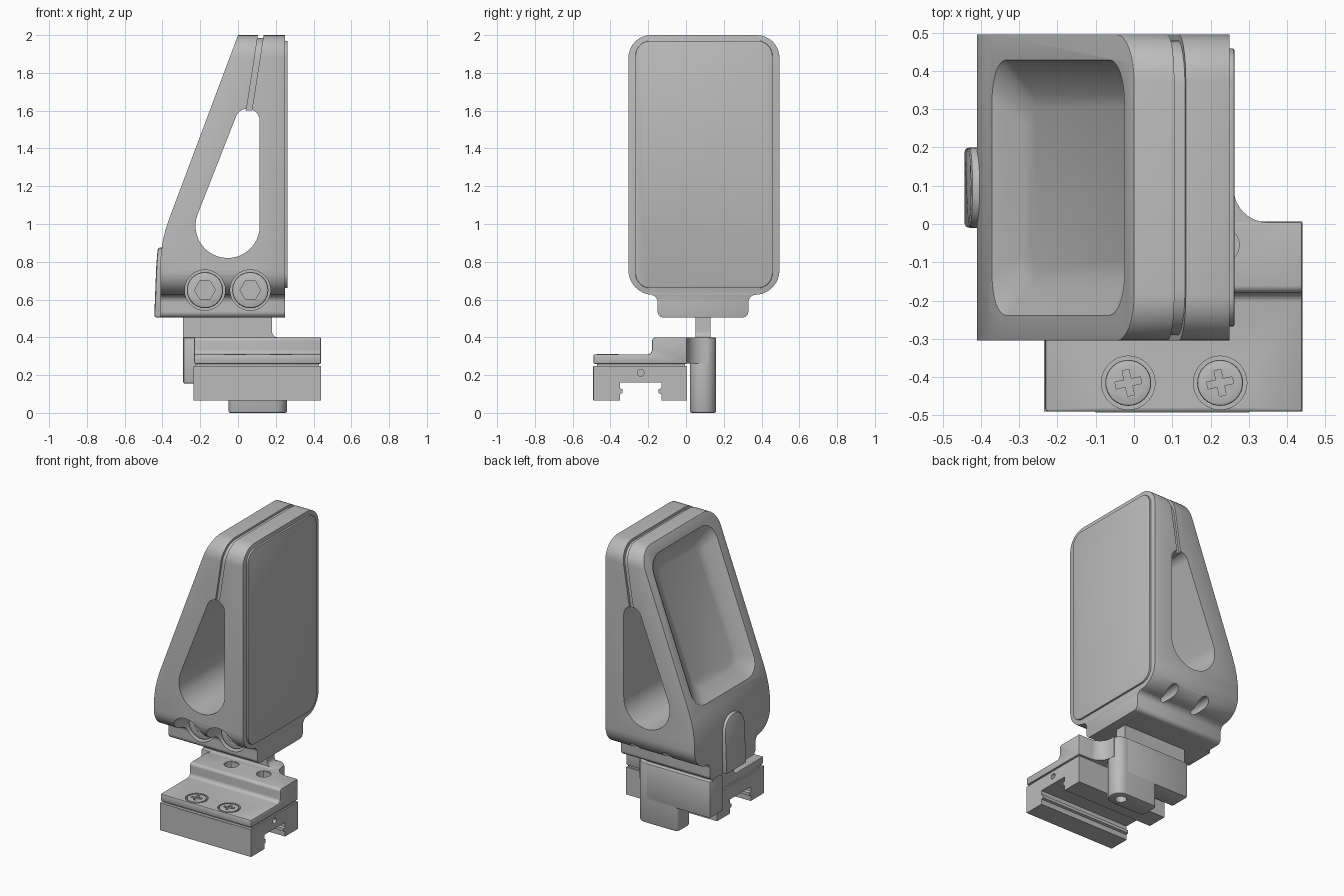
import bpy, bmesh, math
from mathutils import Vector

if "Cube" in bpy.data.objects:
    bpy.data.objects.remove(bpy.data.objects["Cube"])

GREY = bpy.data.materials.new("satin grey")
GREY.diffuse_color = (0.5, 0.5, 0.5, 1)
GREY.use_nodes = True
GREY.node_tree.nodes["Principled BSDF"].inputs["Base Color"].default_value = GREY.diffuse_color


def finish(name, bm):
    bmesh.ops.recalc_face_normals(bm, faces=bm.faces)
    me = bpy.data.meshes.new(name)
    bm.to_mesh(me)
    bm.free()
    ob = bpy.data.objects.new(name, me)
    bpy.context.collection.objects.link(ob)
    me.materials.append(GREY)
    return ob


def fillet(pts, n=8):
    """Round polygon corners; each point is (a, b) or (a, b, radius)."""
    out = []
    for i, p in enumerate(pts):
        c = Vector(p[:2])
        r = p[2] if len(p) > 2 else 0
        if r == 0:
            out.append(c)
            continue
        u = (Vector(pts[i - 1][:2]) - c).normalized()
        v = (Vector(pts[(i + 1) % len(pts)][:2]) - c).normalized()
        half = u.angle(v) / 2
        o = c + (u + v).normalized() * r / math.sin(half)
        a, b = c + u * r / math.tan(half) - o, c + v * r / math.tan(half) - o
        sweep = math.pi - 2 * half
        for k in range(n + 1):
            t = k / n
            out.append(o + (a * math.sin((1 - t) * sweep) + b * math.sin(t * sweep)) / math.sin(sweep))
    return out


def rect(a0, b0, a1, b1, r=0):
    return fillet([(a0, b0, r), (a1, b0, r), (a1, b1, r), (a0, b1, r)])


def loft(name, loops):
    bm = bmesh.new()
    rings = [[bm.verts.new(p) for p in loop] for loop in loops]
    n = len(rings[0])
    for lo, hi in zip(rings, rings[1:]):
        for i in range(n):
            bm.faces.new((lo[i], lo[(i + 1) % n], hi[(i + 1) % n], hi[i]))
    bm.faces.new(rings[0])
    bm.faces.new(rings[-1])
    return finish(name, bm)


def prism(name, pts, axis, lo, hi):
    place = {"x": lambda p, d: (d, p[0], p[1]),
             "y": lambda p, d: (p[0], d, p[1]),
             "z": lambda p, d: (p[0], p[1], d)}[axis]
    return loft(name, [[place(p, d) for p in pts] for d in (lo, hi)])


def disc(a, b, r, n=32):
    return [(a + r * math.cos(math.tau * i / n), b + r * math.sin(math.tau * i / n)) for i in range(n)]


def apply(ob, mod):
    bpy.context.view_layer.objects.active = ob
    bpy.ops.object.modifier_apply(modifier=mod.name)


def combine(ob, tool, op="DIFFERENCE"):
    m = ob.modifiers.new("bool", "BOOLEAN")
    m.operation, m.object, m.solver = op, tool, "EXACT"
    apply(ob, m)
    bpy.data.objects.remove(tool)


def bevel(ob, w, n=2):
    m = ob.modifiers.new("bevel", "BEVEL")
    m.width, m.segments, m.limit_method, m.angle_limit = w, n, "ANGLE", math.radians(40)
    apply(ob, m)


def outline(d=0):
    """Side outline of the head with its narrower foot, inset by d."""
    return fillet([(-.15 + d, .505, .03), (.33 - d, .505, .03), (.33 - d, .625 + d, .04),
                   (.495 - d, .625 + d, .13), (.495 - d, 2 - d, .12), (-.305 + d, 2 - d, .12),
                   (-.305 + d, .625 + d, .13), (-.15 + d, .625 + d, .04)])


# Head: wedge profile trimmed to the rounded side outline
head = prism("head_housing", [(-.41, .505), (.25, .505), (.25, 2), (0, 2), (-.36, 1.04),
                              (-.385, .965), (-.4, .9), (-.41, .82)], "y", -.4, .6)
combine(head, prism("trim", outline(), "x", -.6, .5), "INTERSECT")
bevel(head, .012)

# Teardrop opening through the head
tear = []
for cx, cz, r, a0, a1 in ((.05, 1.545, .065, 0, 159.6), (-.055, .99, .17, 159.6, 360)):
    for k in range(25):
        a = math.radians(a0 + (a1 - a0) * k / 24)
        tear.append((cx + r * math.cos(a), cz + r * math.sin(a)))
combine(head, prism("cut", tear, "y", -.5, .7))

# Seam groove from opening to top, with an inset filler strip
seam = [(.04, 1.57), (.068, 1.57), (.14, 2.03), (.11, 2.03)]
combine(head, prism("cut", seam, "y", -.5, .7))
strip_pts = [(.04, 1.6), (.073, 1.6), (.14, 2.03), (.11, 2.03)]
strip = prism("seam_strip", strip_pts, "y", -.5, .7)
combine(strip, prism("trim", outline(.015), "x", -.6, .5), "INTERSECT")

# Dished recess on the sloping side
along, normal = Vector((.351, 0, .936)), Vector((-.936, 0, .351))
base = Vector((-.36, 0, 1.04))


def slope_loop(s0, s1, y0, y1, r, depth):
    return [base + along * s + Vector((0, y, 0)) - normal * depth for s, y in rect(s0, y0, s1, y1, r)]


combine(head, loft("cut", [slope_loop(-.08, .98, -.26, .45, .12, -.03),
                           slope_loop(-.03, .95, -.235, .425, .11, .005),
                           slope_loop(.05, .88, -.15, .34, .07, .055),
                           slope_loop(.09, .84, -.12, .31, .06, .065)]))

# Counterbores with socket bolts in front, small holes behind
for i, x in enumerate((-.175, .065)):
    combine(head, prism("cut", disc(x, .65, .107), "y", -.5, -.06))
    combine(head, prism("cut", disc(x, .65, .035, 20), "y", .27, .6))
    bolt = prism(f"socket_bolt_{i + 1}", disc(x, .65, .096), "y", -.14, -.05)
    bevel(bolt, .01)
    combine(bolt, prism("cut", disc(x, .65, .055, 6), "y", -.2, -.1))

# Face pad
pad = prism("face_pad", rect(-.268, .66, .458, 1.97, .08), "x", .24, .262)
bevel(pad, .004)

# Release tab with an arched top, leaning with the housing
tab = prism("release_tab", fillet([(-.01, .505), (.2, .505), (.2, .875, .1), (-.01, .875, .1)]),
            "x", -.443, -.37)
bevel(tab, .012)
for v in tab.data.vertices:
    v.co.x += max(0, v.co.z - .65) * .08

# Flat stem under the head
stem = prism("stem", fillet([(-.29, .38), (.22, .38), (.22, .4), (.18, .4, .03), (.18, .52), (-.29, .52)]),
             "y", .05, .13)

# Rear post: side arm and rounded lower column with a bottom bore
arm = prism("post_arm", rect(-.29, .155, .19, .4), "y", .02, .16)
bevel(arm, .01)
column = prism("post_column", fillet([(-.05, .02, .03), (.26, .02, .065), (.26, .16, .065), (-.05, .16, .03)]),
               "z", 0, .4)
bevel(column, .01)
combine(column, prism("cut", disc(.18, .09, .035), "z", -.1, .08))

# Filleted neck between post and plate
prism("neck", fillet([(-.22, -.02), (.37, -.02), (.37, .004), (.26, .004, .09), (.26, .12), (-.22, .12)]),
      "z", .262, .398)

# Stepped mounting plate with bolt holes and screw seats
plate = prism("stepped_plate", fillet([(-.49, .26), (.006, .26), (.006, .4), (-.18, .4, .02),
                                       (-.18, .31, .025), (-.49, .31)]), "x", -.232, .44)
bevel(plate, .007)
for i, x in enumerate((-.015, .225)):
    combine(plate, prism("cut", disc(x + .005, -.055, .045), "z", .32, .5))
    combine(plate, prism("cut", disc(x, -.415, .07), "z", .288, .5))
    screw = prism(f"cross_screw_{i + 1}", disc(x, -.415, .06), "z", .275, .312)
    bevel(screw, .005)
    w, l = .009, .034
    turn = math.radians(12)
    cross = []
    for k in range(4):
        for a, b in ((l, -w), (l, w), (w, w)):
            t = turn + k * math.pi / 2
            cross.append((x + a * math.cos(t) - b * math.sin(t), -.415 + a * math.sin(t) + b * math.cos(t)))
    combine(screw, prism("cut", cross, "z", .3, .4))

# Rail clamp with an undercut slot, spacer and front panel
left = [(-.35, .065), (-.35, .1), (-.335, .105), (-.335, .125), (-.35, .13), (-.35, .16)]
right = [(-.48 - y, z) for y, z in reversed(left)]
clamp = prism("rail_clamp", [(-.49, .065)] + left + right + [(.006, .065), (.006, .248), (-.49, .248)],
              "x", -.235, .44)
combine(clamp, prism("cut", disc(-.24, .212, .018, 20), "x", .38, .5))
prism("clamp_spacer", rect(-.225, -.47, .43, -.005), "z", .24, .265)
prism("front_panel", rect(-.1, .067, .3, .246), "y", -.493, -.48)

for ob in bpy.context.scene.objects:
    bpy.ops.object.select_all(action="DESELECT")
    ob.select_set(True)
    bpy.context.view_layer.objects.active = ob
    bpy.ops.object.shade_smooth_by_angle(angle=math.radians(35))
